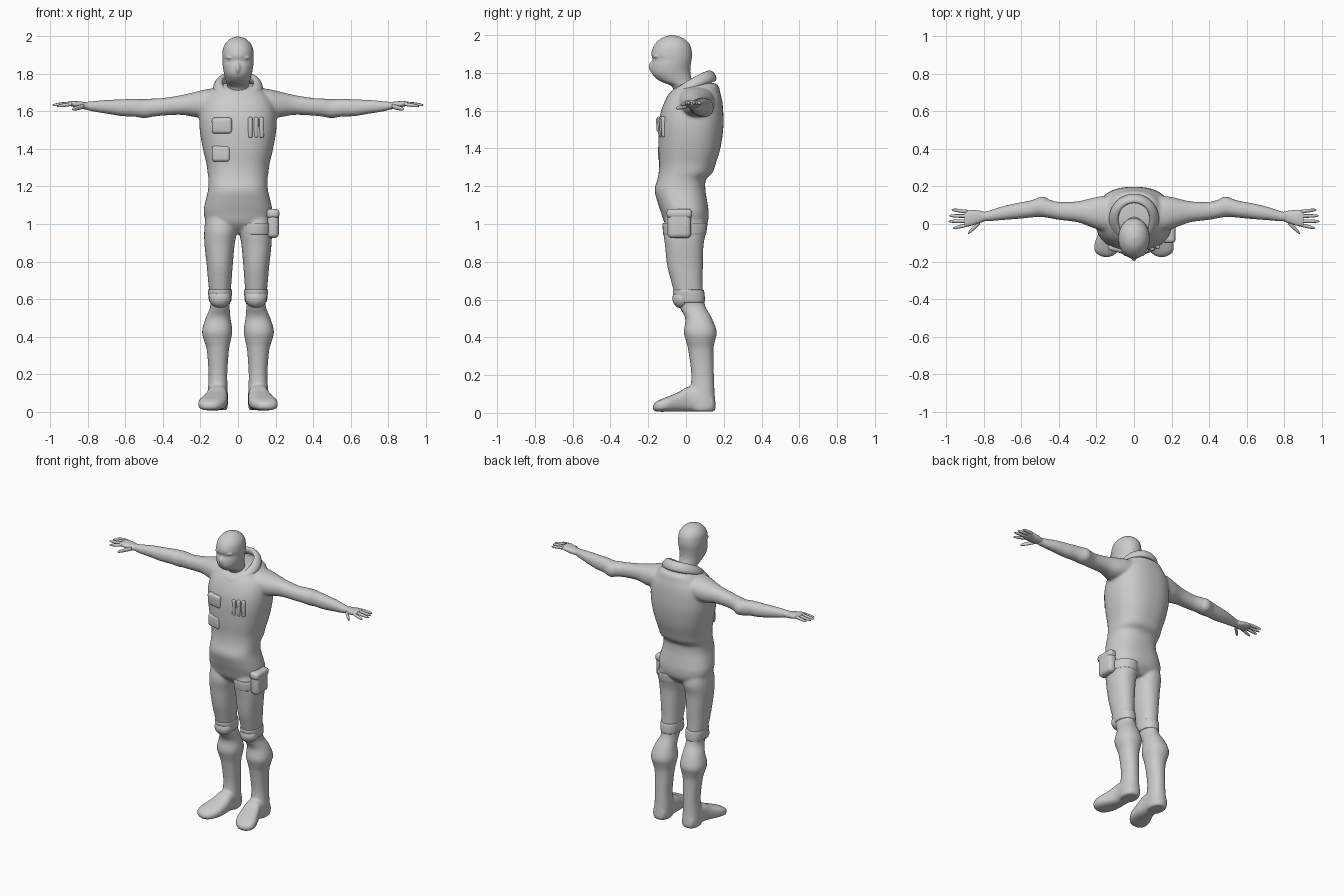
import bpy, bmesh
from math import sin, cos, pi, copysign
from mathutils import Matrix, Vector

AXES = {'z': (2, 0, 1), 'x': (0, 1, 2), 'y': (1, 0, 2)}


def spline(rows, k=4):
    out = []
    for i in range(len(rows) - 1):
        a, b, c, d = (rows[max(0, min(len(rows) - 1, i + j))] for j in (-1, 0, 1, 2))
        for s in range(k):
            t = s / k
            out.append([0.5 * (2 * q + (r - p) * t + (2 * p - 5 * q + 4 * r - w) * t * t
                               + (3 * q - p - 3 * r + w) * t ** 3)
                        for p, q, r, w in zip(a, b, c, d)])
    return out + [list(rows[-1])]


def loft(bm, axis, rows, n=32, power=2.2, side=1):
    """Rows are (position, u_min, u_max, v_min, v_max) along the axis."""
    rings = []
    for t, u0, u1, v0, v1 in spline(rows):
        ring = []
        for i in range(n):
            c, s = cos(2 * pi * i / n), sin(2 * pi * i / n)
            co = [0, 0, 0]
            at, au, av = AXES[axis]
            co[at] = t
            co[au] = (u0 + u1) / 2 + (u1 - u0) / 2 * copysign(abs(c) ** (2 / power), c)
            co[av] = (v0 + v1) / 2 + (v1 - v0) / 2 * copysign(abs(s) ** (2 / power), s)
            co[0] *= side
            ring.append(bm.verts.new(co))
        rings.append(ring)
    for a, b in zip(rings, rings[1:]):
        for i in range(n):
            bm.faces.new((a[i], a[(i + 1) % n], b[(i + 1) % n], b[i]))
    bm.faces.new(rings[0])
    bm.faces.new(rings[-1])


def ball(bm, center, radii, turn=0):
    m = Matrix.Translation(center) @ Matrix.Rotation(turn, 4, 'Y') @ Matrix.Diagonal((*radii, 1))
    bmesh.ops.create_uvsphere(bm, u_segments=24, v_segments=14, radius=1, matrix=m)


def finish(bm, name, voxel=0):
    bmesh.ops.recalc_face_normals(bm, faces=bm.faces)
    me = bpy.data.meshes.new(name)
    bm.to_mesh(me)
    bm.free()
    me.shade_smooth()
    ob = bpy.data.objects.new(name, me)
    bpy.context.collection.objects.link(ob)
    if voxel:
        r = ob.modifiers.new("blend", 'REMESH')
        r.mode, r.voxel_size, r.use_smooth_shade = 'VOXEL', voxel, True
        s = ob.modifiers.new("soften", 'SMOOTH')
        s.factor, s.iterations = 0.5, 8
    return ob


def pouch(name, center, size, turn=0, tilt=0):
    bm = bmesh.new()
    m = (Matrix.Translation(center) @ Matrix.Rotation(turn, 4, 'Z')
         @ Matrix.Rotation(tilt, 4, 'X') @ Matrix.Diagonal((*size, 1)))
    bmesh.ops.create_cube(bm, size=1, matrix=m)
    ob = finish(bm, name)
    b = ob.modifiers.new("round", 'BEVEL')
    b.width, b.segments = min(size) * 0.4, 4


# Suit: torso, arms, legs and boots blended into one skin
bm = bmesh.new()
torso = [(z, -w, w, f, b) for z, w, f, b in (
    (.95, .07, -.06, .07), (1.0, .16, -.11, .112), (1.06, .183, -.132, .12),
    (1.12, .174, -.152, .112), (1.18, .160, -.166, .103), (1.235, .157, -.152, .105),
    (1.27, .162, -.145, .14), (1.32, .168, -.142, .158), (1.4, .187, -.146, .182),
    (1.5, .204, -.146, .197), (1.58, .205, -.137, .198), (1.65, .19, -.112, .192),
    (1.70, .155, -.08, .18), (1.74, .115, -.03, .165), (1.752, .05, .02, .10))]
loft(bm, 'z', torso, 48, 2.4)
arm = [(x, y - a, y + a, z - b, z + b) for x, y, z, a, b in (
    (.08, .05, 1.64, .10, .085), (.16, .055, 1.645, .095, .075), (.22, .06, 1.638, .08, .069),
    (.30, .065, 1.635, .056, .053), (.40, .07, 1.625, .048, .047), (.46, .083, 1.62, .05, .049),
    (.50, .09, 1.615, .052, .051), (.55, .08, 1.62, .046, .048), (.62, .07, 1.62, .043, .045),
    (.70, .058, 1.625, .037, .037), (.78, .042, 1.628, .028, .027), (.82, .038, 1.632, .024, .02))]
leg = [(1.06, .02, .17, -.10, .09), (.97, .006, .18, -.12, .107), (.89, .018, .179, -.112, .093),
       (.78, .028, .167, -.1, .09), (.70, .034, .16, -.08, .088), (.62, .04, .152, -.058, .092),
       (.56, .044, .148, -.035, .105), (.50, .04, .172, -.004, .138), (.43, .03, .192, -.012, .163),
       (.38, .038, .182, .0, .153), (.33, .048, .167, .012, .145), (.2, .057, .157, .028, .148),
       (.1, .054, .162, .02, .152), (.03, .054, .166, .02, .158), (.008, .06, .16, .03, .15)]
foot = [(.15, .07, .15, .008, .08), (.1, .056, .164, .006, .12), (.02, .055, .165, .006, .14),
        (-.04, .054, .185, .006, .11), (-.1, .062, .21, .006, .085), (-.145, .085, .21, .006, .066),
        (-.168, .11, .185, .01, .05), (-.176, .13, .165, .02, .04)]
for s in (1, -1):
    loft(bm, 'x', arm, side=s)
    loft(bm, 'z', leg, side=s)
    loft(bm, 'y', foot, power=2.7, side=s)
finish(bm, "suit", 0.008)

# Head in a tight mask, with neck, nose, brow and eyes
bm = bmesh.new()
head = [(z, -w, w, f, b) for z, w, f, b in (
    (1.64, .065, -.05, .07), (1.70, .06, -.062, .06), (1.732, .059, -.08, .045),
    (1.75, .061, -.125, .038), (1.77, .066, -.158, .03), (1.80, .074, -.182, .023),
    (1.84, .081, -.184, .025), (1.87, .083, -.176, .03), (1.90, .084, -.184, .032),
    (1.94, .079, -.172, .025), (1.97, .062, -.148, .004), (1.99, .037, -.118, -.028),
    (2.0, .006, -.08, -.068))]
loft(bm, 'z', head, 40, 2.05)
ball(bm, (0, -.176, 1.832), (.014, .022, .032))
for s in (1, -1):
    ball(bm, (s * .036, -.153, 1.885), (.03, .022, .008), s * -.15)
finish(bm, "masked_head", 0.005)
for s, label in ((1, "left"), (-1, "right")):
    bm = bmesh.new()
    ball(bm, (s * .034, -.15, 1.868), (.017, .016, .008), s * -.1)
    finish(bm, label + "_eye")

# Folded hood lying around the neck
bm = bmesh.new()
N, M = 48, 14
grid = []
for i in range(N):
    t = 2 * pi * i / N
    out = Vector((sin(t), -cos(t), 0))
    c = Vector((.108 * sin(t), .028 - .108 * cos(t), 1.728 - .056 * cos(t) + .012 * sin(t) ** 2))
    grid.append([bm.verts.new(c + out * .022 * cos(2 * pi * j / M)
                              + Vector((0, 0, .03 * sin(2 * pi * j / M)))
                              - out * .012 * sin(2 * pi * j / M)) for j in range(M)])
for i in range(N):
    a, b = grid[i], grid[(i + 1) % N]
    for j in range(M):
        bm.faces.new((a[j], a[(j + 1) % M], b[(j + 1) % M], b[j]))
finish(bm, "hood_collar")

# Hands with four fingers and a thumb; elbow and knee pads
palm = [(.79, .017, .063, 1.611, 1.646), (.83, .003, .072, 1.613, 1.652),
        (.88, -.012, .076, 1.625, 1.656), (.905, -.008, .072, 1.632, 1.652)]
fingers = (((.89, .066, 1.643), (.972, .076, 1.636)), ((.89, .042, 1.644), (.985, .044, 1.636)),
           ((.89, .016, 1.643), (.99, .014, 1.634)), ((.885, -.004, 1.64), (.965, -.022, 1.628)))
thumb = ((.82, .012, 1.628), (.885, -.05, 1.612))
for s, label in ((1, "left"), (-1, "right")):
    bm = bmesh.new()
    loft(bm, 'x', palm, 20, 2.4, s)
    for (p, q), r in [(f, .0095) for f in fingers] + [(thumb, .0125)]:
        p, q = Vector(p), Vector(q)
        rows = []
        for t, k in ((0, 1), (.5, 1), (.85, .75), (1, .25)):
            c = p.lerp(q, t)
            rows.append((c.x, c.y - r * k, c.y + r * k, c.z - r * k, c.z + r * k))
        loft(bm, 'x', rows, 12, 2, s)
    finish(bm, label + "_hand")

    bm = bmesh.new()
    ball(bm, (s * .49, .108, 1.615), (.045, .037, .046))
    finish(bm, label + "_elbow_pad")

    bm = bmesh.new()
    loft(bm, 'z', [(.585, .04, .15, -.04, .09), (.592, .036, .155, -.056, .1),
                   (.645, .032, .16, -.07, .096), (.652, .038, .154, -.06, .088)], side=s)
    ball(bm, (s * .096, -.022, .605), (.058, .05, .052))
    finish(bm, label + "_knee_pad")

# Vest pockets and thigh pouch with strap
pouch("upper_chest_pocket", (-.085, -.128, 1.525), (.11, .042, .085), -.22, .06)
pouch("lower_chest_pocket", (-.09, -.12, 1.375), (.10, .042, .085), -.25)
for i, x in enumerate((.065, .095, .125)):
    pouch(f"magazine_pocket_{i + 1}", (x, -.134 + i * .009, 1.515), (.024, .03, .11), .1 + .12 * i, .06)
pouch("thigh_pouch", (.187, -.035, 1.0), (.062, .125, .15))
pouch("thigh_pouch_flap", (.187, -.035, 1.055), (.068, .135, .05))
bm = bmesh.new()
loft(bm, 'z', [(.945, .012, .18, -.115, .1), (.95, .009, .183, -.121, .107),
               (1.0, .008, .185, -.124, .113), (1.005, .012, .18, -.115, .105)])
finish(bm, "thigh_strap")
